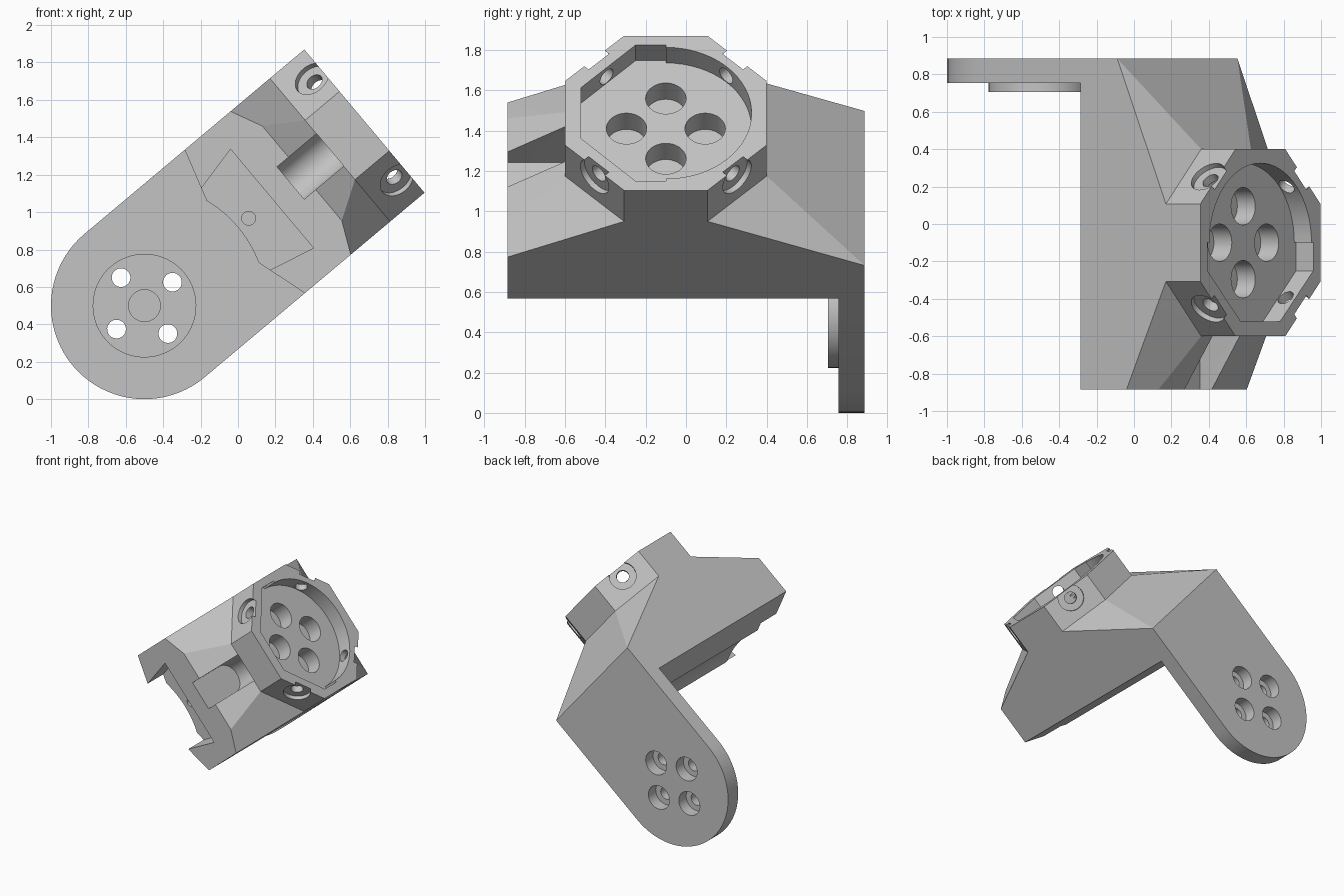
import bpy, bmesh
from math import radians, cos, sin
from mathutils import Matrix, Vector

# Working axes: x runs along the arm from the pivot, y is depth, z is arm width.
TILT = Matrix.Translation((-0.5, 0, 0.5)) @ Matrix.Rotation(radians(-40), 4, 'Y')
HEAD_Y = -0.1           # depth centre of the octagonal head
BASE, TOP = 1.295, 1.535  # head start and end along the arm
DEPTH = 0.885           # half depth of the bracket

old = bpy.data.objects.get("Cube")
if old:
    bpy.data.objects.remove(old, do_unlink=True)

grey = bpy.data.materials.new("light_grey")
grey.use_nodes = True
grey.diffuse_color = (0.55, 0.55, 0.55, 1)
for node in grey.node_tree.nodes:
    if node.type == 'BSDF_PRINCIPLED':
        node.inputs["Base Color"].default_value = grey.diffuse_color


def finish(bm, name):
    bmesh.ops.recalc_face_normals(bm, faces=bm.faces[:])
    mesh = bpy.data.meshes.new(name)
    bm.to_mesh(mesh)
    bm.free()
    mesh.materials.append(grey)
    ob = bpy.data.objects.new(name, mesh)
    bpy.context.collection.objects.link(ob)
    return ob


def hull(name, points):
    bm = bmesh.new()
    for p in points:
        bm.verts.new(p)
    bmesh.ops.convex_hull(bm, input=bm.verts[:])
    bmesh.ops.dissolve_limit(bm, angle_limit=0.002, verts=bm.verts[:], edges=bm.edges[:])
    return finish(bm, name)


def prism(name, outline, axis, lo, hi):
    """Extrude an outline of (y, z) pairs along x, or (x, z) pairs along y."""
    bm = bmesh.new()
    verts = [bm.verts.new((lo, a, b) if axis == 'x' else (a, lo, b)) for a, b in outline]
    face = bm.faces.new(verts)
    new = bmesh.ops.extrude_face_region(bm, geom=[face])["geom"]
    step = Vector((hi - lo, 0, 0)) if axis == 'x' else Vector((0, hi - lo, 0))
    bmesh.ops.translate(bm, vec=step, verts=[g for g in new if isinstance(g, bmesh.types.BMVert)])
    return finish(bm, name)


def rod(name, start, end, radius, sides=40):
    start, end = Vector(start), Vector(end)
    axis = end - start
    place = Matrix.Translation((start + end) / 2) @ axis.to_track_quat('Z', 'Y').to_matrix().to_4x4()
    bm = bmesh.new()
    bmesh.ops.create_cone(bm, cap_ends=True, segments=sides, radius1=radius,
                          radius2=radius, depth=axis.length, matrix=place)
    return finish(bm, name)


def arc(radius, start, end, steps, centre=(0, 0)):
    angles = [radians(start + (end - start) * i / steps) for i in range(steps + 1)]
    return [(centre[0] + radius * cos(a), centre[1] + radius * sin(a)) for a in angles]


def combine(target, other, operation):
    mod = target.modifiers.new("join", 'BOOLEAN')
    mod.operation, mod.solver, mod.object = operation, 'EXACT', other
    bpy.context.view_layer.objects.active = target
    bpy.ops.object.modifier_apply(modifier=mod.name)
    bpy.data.objects.remove(other, do_unlink=True)


# Tapered body: rectangular foot flowing into the octagonal head
octagon = arc(0.5 / cos(radians(22.5)), 22.5, 337.5, 7, (HEAD_Y, 0))
corners = [(BASE, y, z) for y, z in octagon]
for s in (-1, 1):
    corners += [(0.7, -DEPTH, s * 0.5), (0.7, DEPTH, s * 0.5),
                (1.02, -DEPTH, s * 0.5), (1.1, -DEPTH, s * 0.33),
                (0.955, DEPTH, s * 0.5), (0.955, 0.8, s * 0.5), (0.955, DEPTH, s * 0.42)]
bracket = hull("bracket", corners)
combine(bracket, prism("head", octagon, 'x', BASE - 0.05, TOP), 'UNION')

# Foot with a concave underside that clears the pivot
foot = [(0.7, 0.5)] + arc(0.652, 19.35, -19.35, 20) + [(0.7, -0.5), (0.9, -0.5), (0.9, 0.5)]
combine(bracket, prism("foot", foot, 'y', -DEPTH, DEPTH), 'UNION')

# Round-ended arm plate and its pivot boss
plate = arc(0.5, 90, 270, 40) + [(0.9, -0.5), (0.9, 0.5)]
combine(bracket, prism("arm_plate", plate, 'y', 0.755, DEPTH), 'UNION')
combine(bracket, rod("pivot_boss", (0, 0.705, 0), (0, 0.8, 0), 0.277, 64), 'UNION')

cutters = []
# Dovetail pocket on the front with its screw hole
pocket = [(0.5, 0.253), (0.89, 0.345), (0.89, -0.345), (0.5, -0.253)]
cutters.append(prism("front_pocket", pocket, 'y', -1, -0.685))
cutters.append(rod("pocket_screw_hole", (0.727, -0.75, 0), (0.727, -0.4, 0), 0.037, 24))

# Cable slot under the head, with a rounded inner end
slot = [(-1, -0.113)] + arc(0.113, -90, 90, 16, (-0.53, 0)) + [(-1, 0.113)]
cutters.append(prism("cable_slot", slot, 'x', 1.02, 1.296))

# Head recess: half round, half faceted
recess = arc(0.425, -90, 90, 32, (HEAD_Y, 0))
recess += [(HEAD_Y + y, z) for y, z in
           ((0, 0.44), (-0.15, 0.44), (-0.42, 0.165), (-0.42, -0.165), (-0.15, -0.44), (0, -0.44))]
cutters.append(prism("head_recess", recess, 'x', 1.415, 1.7))

# Four sockets in the recess floor, four stepped holes through the pivot
for a, b in ((1, 0), (-1, 0), (0, 1), (0, -1)):
    y, z = HEAD_Y + 0.195 * a, 0.195 * b
    cutters.append(rod("head_socket", (1.29, y, z), (1.45, y, z), 0.1))
    x, z = 0.195 * a, 0.195 * b
    cutters.append(rod("pivot_hole", (x, 0.6, z), (x, 1, z), 0.05, 24))
    cutters.append(rod("pivot_counterbore", (x, 0.79, z), (x, 1, z), 0.095))
cutters.append(rod("pivot_centre", (0, 0.6, 0), (0, 0.755, 0), 0.085))

# Counterbored radial screw holes on the diagonal sides of the head
for sy in (-1, 1):
    for sz in (-1, 1):
        def at(r):
            return (1.465, HEAD_Y + sy * r * 0.7071, sz * r * 0.7071)
        cutters.append(rod("side_screw_hole", at(0.35), at(0.6), 0.046, 24))
        cutters.append(rod("side_counterbore", at(0.47), at(0.6), 0.1))

for cutter in cutters:
    cutter.hide_render = True
    combine(bracket, cutter, 'DIFFERENCE')

# Tilt into place and shade
bracket.data.transform(TILT)
bpy.ops.object.select_all(action='DESELECT')
bracket.select_set(True)
bpy.context.view_layer.objects.active = bracket
bpy.ops.object.shade_smooth_by_angle(angle=radians(20))
